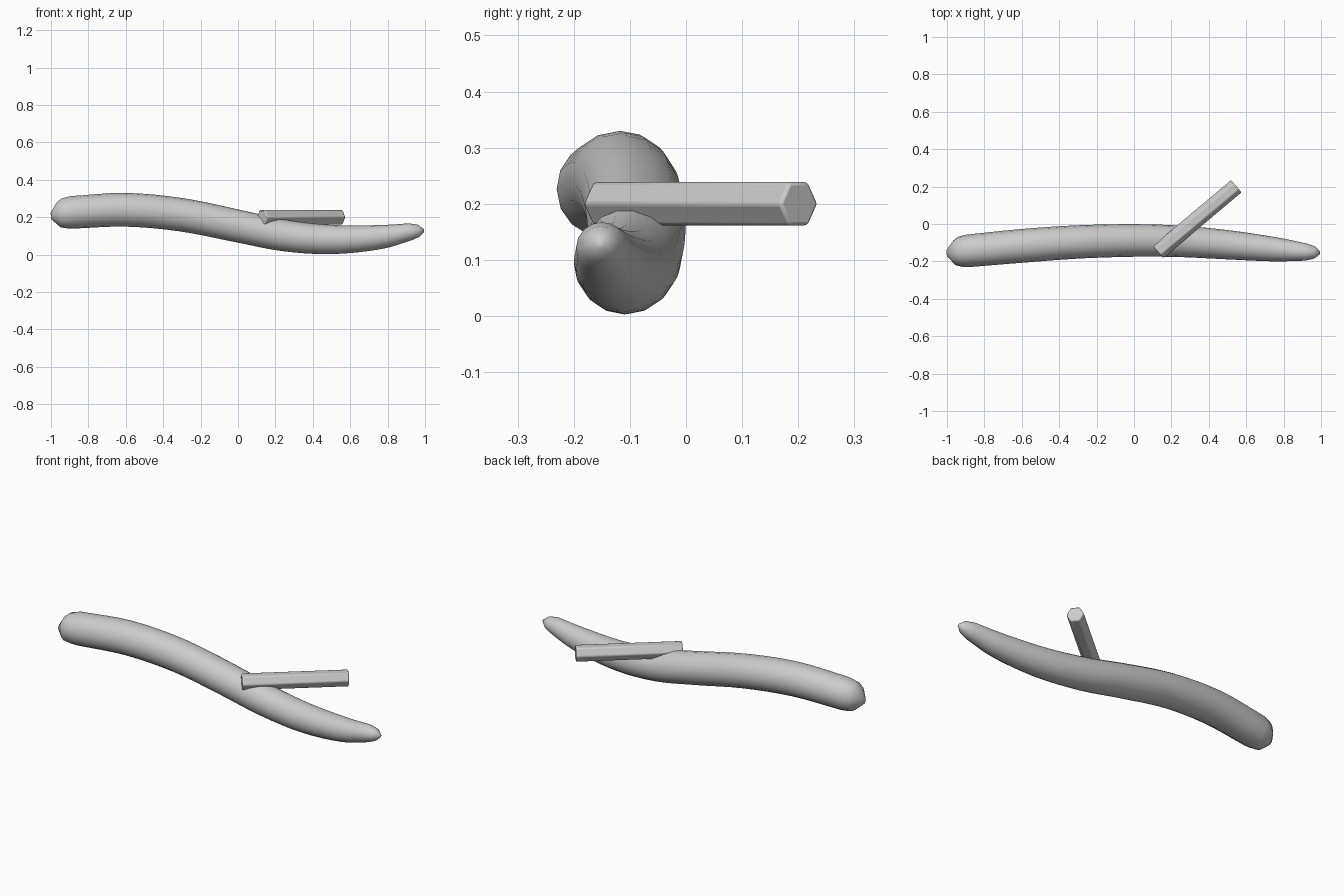
import bpy
import bmesh
import math
from mathutils import Vector

if "Cube" in bpy.data.objects:
    bpy.data.objects.remove(bpy.data.objects["Cube"], do_unlink=True)

GREY = (0.6, 0.6, 0.6)
grey = bpy.data.materials.new("plain grey")
grey.use_nodes = True
grey.diffuse_color = (*GREY, 1)
grey.node_tree.nodes["Principled BSDF"].inputs["Base Color"].default_value = (*GREY, 1)


def smooth_path(stations, steps):
    """Catmull-Rom through (x, y, z, radius) stations."""
    pts = [Vector(s) for s in stations]
    pts = [2 * pts[0] - pts[1]] + pts + [2 * pts[-1] - pts[-2]]
    out = []
    for a, b, c, d in zip(pts, pts[1:], pts[2:], pts[3:]):
        for i in range(steps):
            t = i / steps
            out.append(0.5 * (2 * b + (c - a) * t + (2 * a - 5 * b + 4 * c - d) * t * t
                              + (3 * b - a - 3 * c + d) * t ** 3))
    return out + [pts[-2]]


def tube(name, stations, sides, angle, bevel=0.0):
    """Sweep a regular polygon along the stations and close both ends."""
    bm = bmesh.new()
    rings = []
    for i, s in enumerate(stations):
        ahead = stations[min(i + 1, len(stations) - 1)]
        behind = stations[max(i - 1, 0)]
        along = (ahead.xyz - behind.xyz).normalized()
        side = Vector((0, 0, 1)).cross(along).normalized()
        up = along.cross(side)
        ring = []
        for k in range(sides):
            a = math.tau * k / sides
            ring.append(bm.verts.new(s.xyz + s.w * (math.cos(a) * side + math.sin(a) * up)))
        rings.append(ring)
    for r0, r1 in zip(rings, rings[1:]):
        for k in range(sides):
            n = (k + 1) % sides
            bm.faces.new((r0[k], r0[n], r1[n], r1[k]))
    bm.faces.new(rings[0])
    bm.faces.new(rings[-1])
    bmesh.ops.recalc_face_normals(bm, faces=bm.faces)
    mesh = bpy.data.meshes.new(name)
    bm.to_mesh(mesh)
    bm.free()
    mesh.materials.append(grey)
    obj = bpy.data.objects.new(name, mesh)
    bpy.context.collection.objects.link(obj)
    if bevel:
        mod = obj.modifiers.new("soft edges", "BEVEL")
        mod.width = bevel
        mod.segments = 2
    bpy.ops.object.select_all(action="DESELECT")
    obj.select_set(True)
    bpy.context.view_layer.objects.active = obj
    bpy.ops.object.shade_smooth_by_angle(angle=math.radians(angle))
    return obj


# Main limb: gently waving body with rounded ends
body = smooth_path([
    (-0.89, -0.144, 0.226, 0.087),
    (-0.6, -0.117, 0.240, 0.090),
    (-0.3, -0.096, 0.213, 0.089),
    (0.0, -0.088, 0.153, 0.087),
    (0.25, -0.093, 0.102, 0.084),
    (0.5, -0.111, 0.081, 0.078),
    (0.75, -0.135, 0.093, 0.065),
    (0.92, -0.150, 0.122, 0.046),
], 4)
thick_end = [Vector(p) for p in ((-1.0, -0.155, 0.207, 0.018),
                                 (-0.96, -0.154, 0.211, 0.066),
                                 (-0.93, -0.149, 0.220, 0.081))]
thin_end = [Vector(p) for p in ((0.965, -0.152, 0.127, 0.033),
                                (0.995, -0.153, 0.128, 0.008))]
tube("main_limb", thick_end + body + thin_end, 16, 60)

# Side twig: straight six-sided rod resting through the limb
twig = [Vector((0.128, -0.150, 0.2, 0.0445)), Vector((0.547, 0.202, 0.2, 0.0445))]
tube("side_twig", twig, 6, 40, bevel=0.006)
